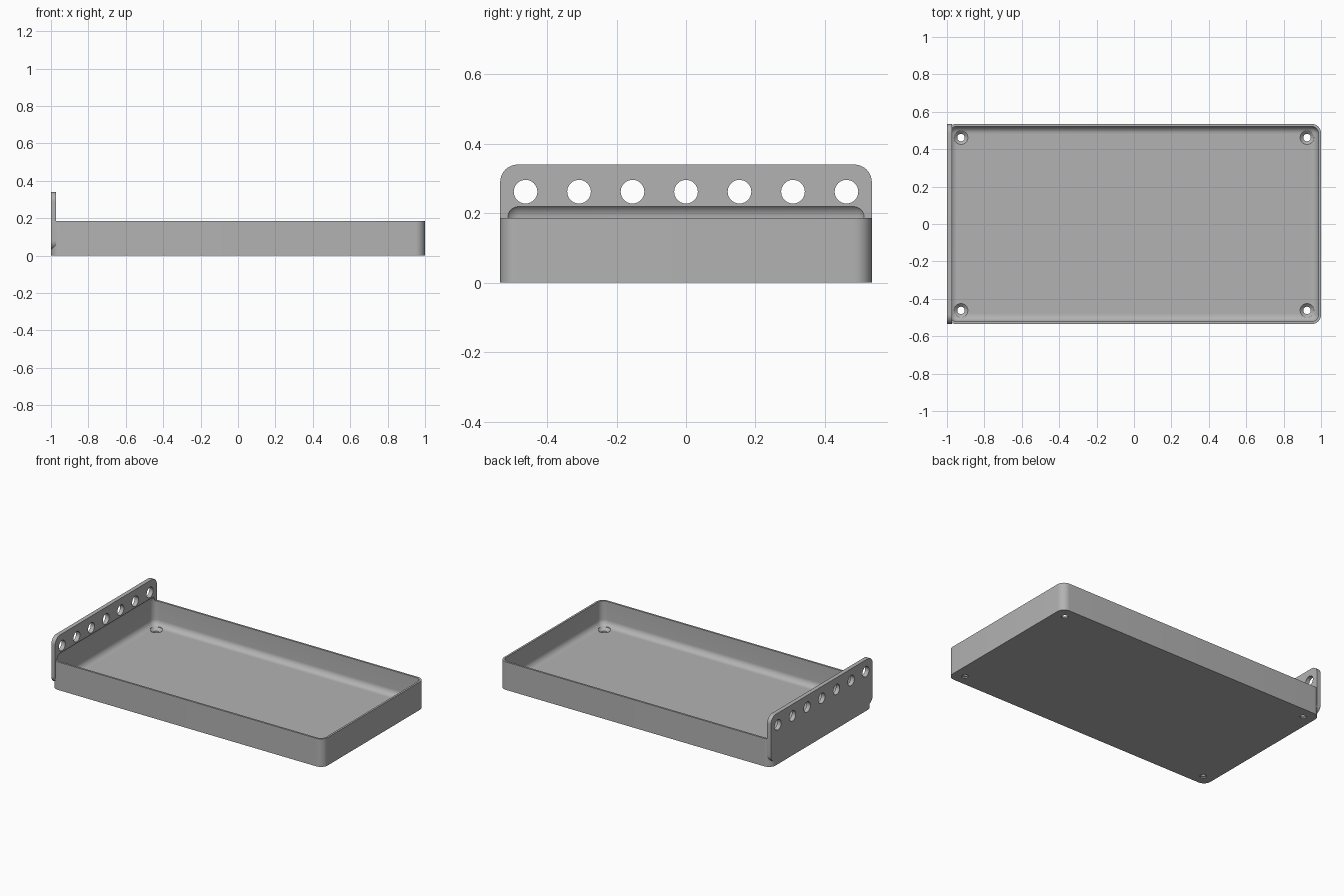
import bpy, bmesh, math
from mathutils import Matrix, Vector

cube = bpy.data.objects.get("Cube")
if cube:
    bpy.data.objects.remove(cube, do_unlink=True)

grey = bpy.data.materials.new("light_grey")
grey.use_nodes = True
COLOUR = (0.45, 0.45, 0.45, 1)
grey.diffuse_color = COLOUR
grey.node_tree.nodes["Principled BSDF"].inputs["Base Color"].default_value = COLOUR

HALF_Y = 0.535     # half the tray width
RIM = 0.186        # tray height
FLOOR = 0.024      # floor thickness
WALL = 0.013       # wall thickness
PLATE = 0.028      # end plate thickness
PLATE_LOW, PLATE_TOP = 0.03, 0.34


def finish(bm, name):
    bmesh.ops.recalc_face_normals(bm, faces=bm.faces)
    mesh = bpy.data.meshes.new(name)
    bm.to_mesh(mesh)
    bm.free()
    mesh.materials.append(grey)
    obj = bpy.data.objects.new(name, mesh)
    bpy.context.collection.objects.link(obj)
    return obj


def rounded_box(name, low, high, radius, axis=None, segments=10):
    """Box with edges along one axis rounded, or every edge when axis is None."""
    low, high = Vector(low), Vector(high)
    bm = bmesh.new()
    bmesh.ops.create_cube(bm, size=1)
    bmesh.ops.scale(bm, vec=high - low, verts=bm.verts)
    bmesh.ops.translate(bm, vec=(low + high) / 2, verts=bm.verts)
    edges = [e for e in bm.edges if axis is None
             or abs((e.verts[0].co - e.verts[1].co).normalized()[axis]) > 0.9]
    bmesh.ops.bevel(bm, geom=edges, offset=radius, segments=segments,
                    profile=0.5, affect='EDGES')
    return finish(bm, name)


def cone(name, centre, r_low, r_high, depth, along_x=False):
    bm = bmesh.new()
    turn = Matrix.Rotation(math.pi / 2, 4, 'Y') if along_x else Matrix()
    bmesh.ops.create_cone(bm, cap_ends=True, segments=40, radius1=r_low,
                          radius2=r_high, depth=depth,
                          matrix=Matrix.Translation(centre) @ turn)
    return finish(bm, name)


def combine(target, tool, operation):
    mod = target.modifiers.new("combine", 'BOOLEAN')
    mod.operation, mod.solver, mod.object = operation, 'EXACT', tool
    bpy.context.view_layer.objects.active = target
    bpy.ops.object.modifier_apply(modifier=mod.name)
    bpy.data.objects.remove(tool, do_unlink=True)


# Tray body with the upright plate flush on its right end
tray = rounded_box("tray_with_end_plate", (-1, -HALF_Y, 0), (1, HALF_Y, RIM), 0.05, axis=2)
plate = rounded_box("end_plate", (-1, -HALF_Y, PLATE_LOW),
                    (-1 + PLATE, HALF_Y, PLATE_TOP), 0.05, axis=0)
combine(tray, plate, 'UNION')

# Rounded hollow, which also scoops the foot of the plate
cavity = rounded_box("cavity_cutter", (WALL - 1, WALL - HALF_Y, FLOOR),
                     (1 - WALL, HALF_Y - WALL, RIM + 0.042), 0.04)
combine(tray, cavity, 'DIFFERENCE')

# Row of holes in the plate
for i in range(-3, 4):
    hole = cone("plate_hole_cutter", (-1 + PLATE / 2, i * 0.154, 0.262),
                0.034, 0.034, 0.1, along_x=True)
    combine(tray, hole, 'DIFFERENCE')

# Countersunk screw holes in the floor corners
for x in (-0.925, 0.925):
    for y in (-0.462, 0.462):
        combine(tray, cone("screw_cutter", (x, y, 0), 0.02, 0.02, 0.1), 'DIFFERENCE')
        combine(tray, cone("sink_cutter", (x, y, FLOOR - 0.007), 0.02, 0.039, 0.018), 'DIFFERENCE')
        combine(tray, cone("head_cutter", (x, y, FLOOR + 0.02), 0.039, 0.039, 0.037), 'DIFFERENCE')

# Smooth rounds, sharp edges
bpy.ops.object.select_all(action='DESELECT')
tray.select_set(True)
bpy.context.view_layer.objects.active = tray
bpy.ops.object.shade_smooth_by_angle(angle=math.radians(30))
